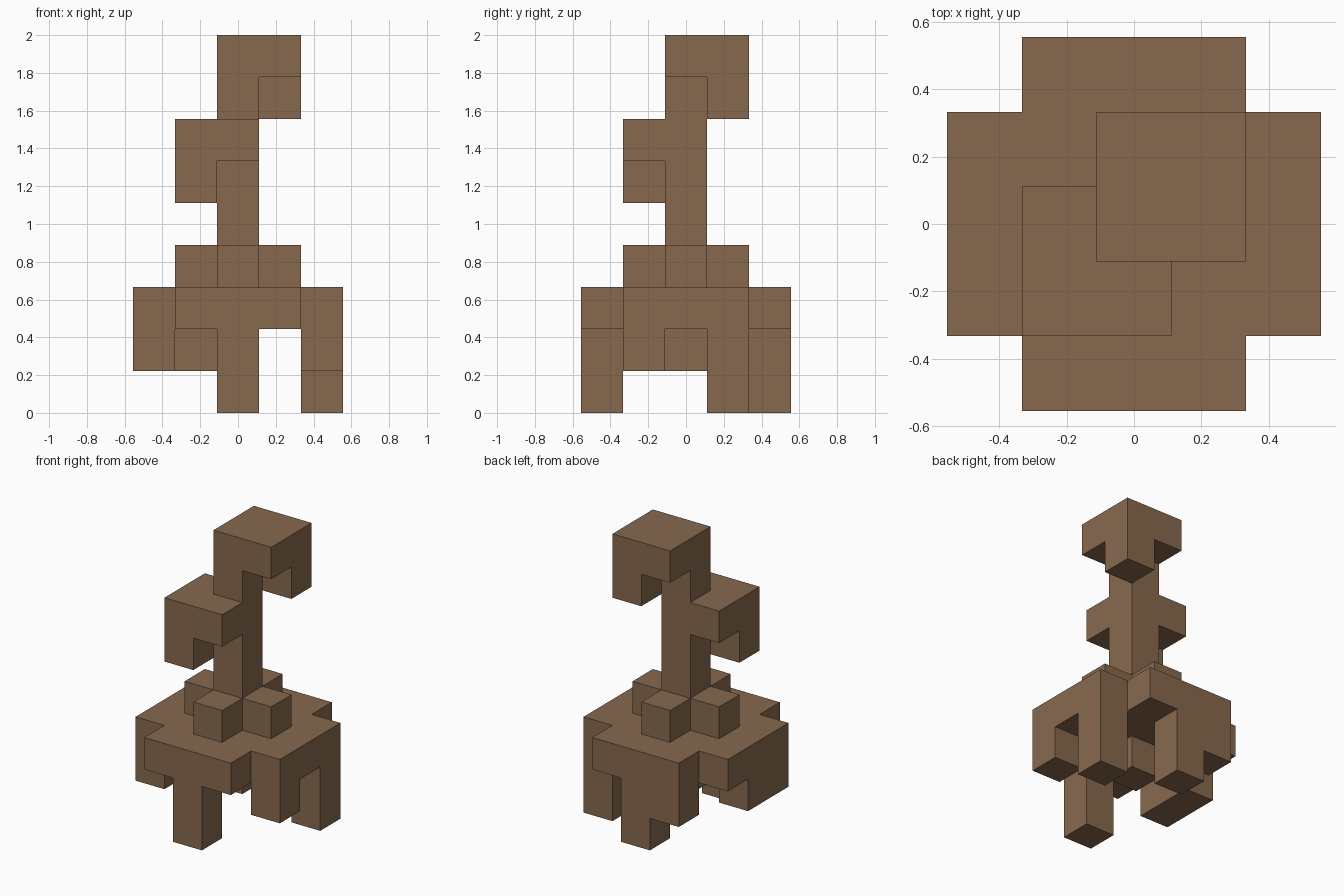
import bpy
import bmesh
from mathutils import Vector

# Remove the default cube
cube = bpy.data.objects.get("Cube")
if cube:
    bpy.data.objects.remove(cube, do_unlink=True)

CELL = 2 / 9

# One brown for the whole model
brown = bpy.data.materials.new("bark_brown")
brown.use_nodes = True
colour = (0.242, 0.141, 0.076, 1)
brown.diffuse_color = colour
brown.node_tree.nodes["Principled BSDF"].inputs["Base Color"].default_value = colour


def block(x, y, z):
    """Cells of a block; each axis is one index or an inclusive (low, high) pair."""
    spans = [range(a[0], a[1] + 1) if isinstance(a, tuple) else (a,) for a in (x, y, z)]
    return {(i, j, k) for i in spans[0] for j in spans[1] for k in spans[2]}


parts = {
    # Upright stem with two offset hooked canopies
    "trunk": block(0, 0, (3, 7)) - block(0, 0, 6),
    "upper_canopy": block((0, 1), (0, 1), 8) | block(1, 1, 7),
    "lower_canopy": block((-1, 0), (-1, 0), 6) | block(-1, -1, 5),
    # Four stubs around the stem
    "trunk_base": block((-1, 1), 0, 3) | block(0, (-1, 1), 3),
    # Wide slab with its corners cut away
    "root_slab": block((-2, 2), (-1, 1), 2) | block((-1, 1), (-2, 2), 2),
    "center_root": block(0, 0, 1),
    # Legs hanging from the slab's rim
    "front_leg": block(0, -2, (0, 1)),
    "back_leg": block(0, 2, (0, 1)) | block(-1, 2, 1),
    "left_back_leg": block(2, 1, (0, 1)),
    "left_front_stub": block(2, -1, 1),
    "right_stub": block(-2, (-1, 0), 1),
}
parts["trunk_base"] -= parts["trunk"]
filled = set().union(*parts.values())


def build(name, cells):
    """Skin the cells, leaving out faces that touch another cell."""
    bm = bmesh.new()
    for cell in sorted(cells):
        center = Vector((cell[0], cell[1], cell[2] + 0.5))
        for axis in range(3):
            for sign in (-1, 1):
                step = Vector((0, 0, 0))
                step[axis] = sign
                if tuple(c + int(s) for c, s in zip(cell, step)) in filled:
                    continue
                u, v = Vector((0, 0, 0)), Vector((0, 0, 0))
                u[(axis + 1) % 3] = 0.5
                v[(axis + 2) % 3] = 0.5 * sign
                mid = center + step / 2
                corners = (mid - u - v, mid + u - v, mid + u + v, mid - u + v)
                bm.faces.new([bm.verts.new(c * CELL) for c in corners])
    bmesh.ops.remove_doubles(bm, verts=bm.verts, dist=0.001)
    mesh = bpy.data.meshes.new(name)
    bm.to_mesh(mesh)
    bm.free()
    mesh.materials.append(brown)
    bpy.context.collection.objects.link(bpy.data.objects.new(name, mesh))


for part_name, part_cells in parts.items():
    build(part_name, part_cells)
